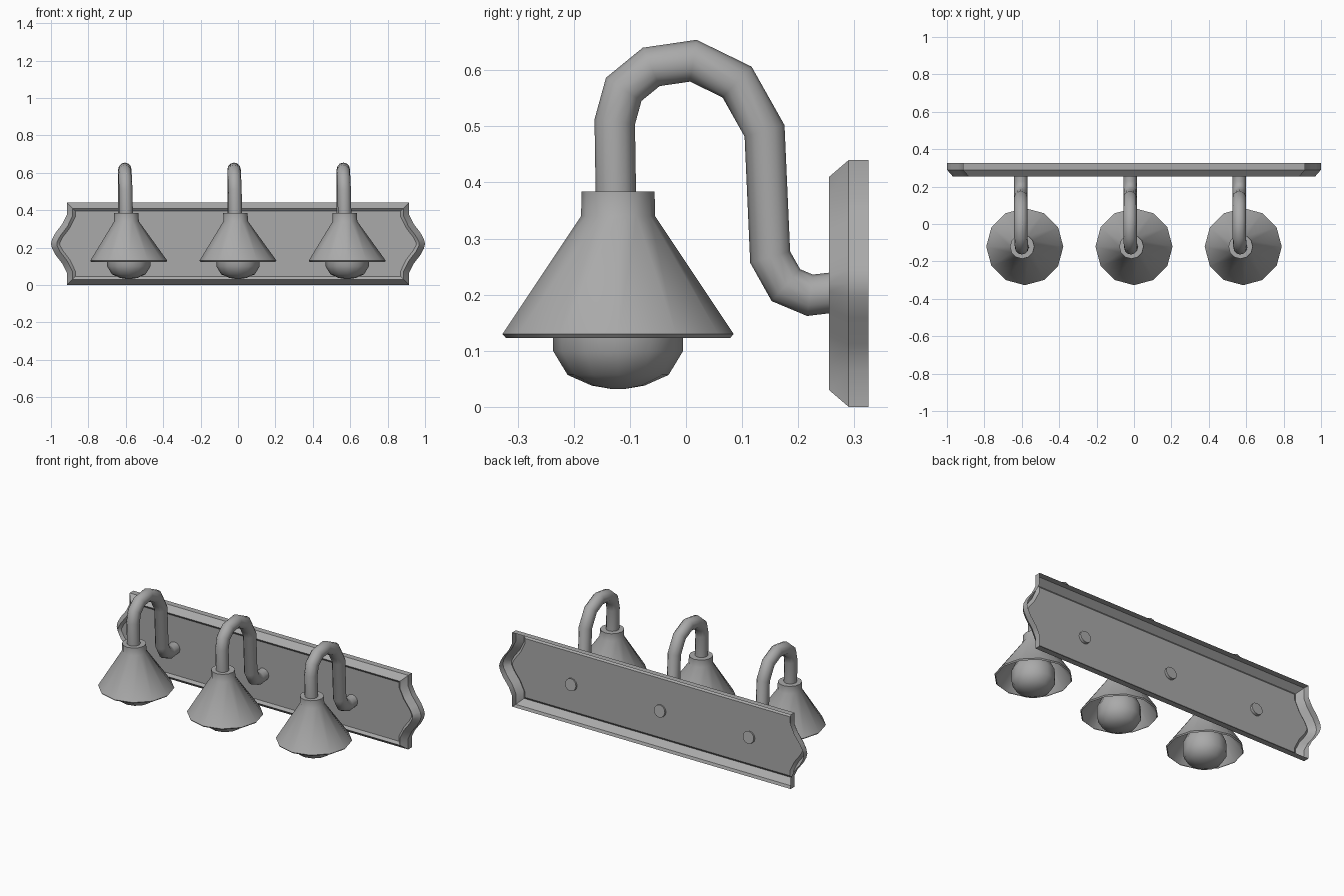
import bpy, bmesh, math
from mathutils import Vector

cube = bpy.data.objects.get("Cube")
if cube:
    bpy.data.objects.remove(cube)

# Single grey metal finish
grey = bpy.data.materials.new("grey")
grey.use_nodes = True
grey.diffuse_color = (0.4, 0.4, 0.4, 1)
grey.node_tree.nodes["Principled BSDF"].inputs["Base Color"].default_value = (0.4, 0.4, 0.4, 1)

SIDES = 12
SPACING = 0.584
MID_Z = 0.22


def finish(name, bm, angle):
    mesh = bpy.data.meshes.new(name)
    bm.to_mesh(mesh)
    bm.free()
    mesh.materials.append(grey)
    obj = bpy.data.objects.new(name, mesh)
    bpy.context.collection.objects.link(obj)
    bpy.ops.object.select_all(action='DESELECT')
    obj.select_set(True)
    bpy.context.view_layer.objects.active = obj
    bpy.ops.object.shade_smooth_by_angle(angle=math.radians(angle))
    return obj


def skin(bm, rings):
    """Join successive closed rings of vertices with quads."""
    for a, b in zip(rings, rings[1:]):
        for i in range(len(a)):
            j = (i + 1) % len(a)
            bm.faces.new((a[i], a[j], b[j], b[i]))


def lathe(name, profile, x, y, cap_first=False, cap_last=False, angle=35):
    """Turn a profile of (radius, height, sideways shift) rings, bottom to top."""
    bm = bmesh.new()
    rings = []
    for r, z, dx in profile:
        ring = []
        for i in range(SIDES):
            a = math.tau * i / SIDES
            ring.append(bm.verts.new((x + dx + r * math.cos(a), y + r * math.sin(a), z)))
        rings.append(ring)
    skin(bm, rings)
    if cap_first:
        bm.faces.new(rings[0][::-1])
    if cap_last:
        bm.faces.new(rings[-1])
    return finish(name, bm, angle)


def pipe(name, path, radius):
    """Sweep a round section along a path, with mitred bends."""
    bm = bmesh.new()
    pts = [Vector(p) for p in path]
    rings = []
    for k, p in enumerate(pts):
        before = (p - pts[k - 1]).normalized() if k else (pts[1] - p).normalized()
        after = (pts[k + 1] - p).normalized() if k < len(pts) - 1 else before
        tangent = (before + after).normalized()
        side = Vector((1, 0, 0))
        up = tangent.cross(side).normalized()
        stretch = 1 / max(0.7, tangent.dot(before))
        rings.append([bm.verts.new(p + radius * (math.cos(a) * side + math.sin(a) * stretch * up))
                      for a in (math.tau * i / SIDES for i in range(SIDES))])
    skin(bm, rings)
    bm.faces.new(rings[0][::-1])
    bm.faces.new(rings[-1])
    bmesh.ops.recalc_face_normals(bm, faces=bm.faces)
    return finish(name, bm, 45)


def inset(points, d):
    """Offset a clockwise outline inwards by d."""
    out = []
    for i, p in enumerate(points):
        a = (p - points[i - 1]).normalized()
        b = (points[(i + 1) % len(points)] - p).normalized()
        na, nb = Vector((a.y, -a.x)), Vector((b.y, -b.x))
        out.append(p + (na + nb) * d / (1 + na.dot(nb)))
    return out


# Wall plate: thin pressed sheet, open at the back, with bulged ends
quarter = [(0.915, 0.22), (0.915, 0.155), (0.938, 0.108), (0.975, 0.06), (0.994, 0.025), (1, 0)]
right = quarter + [(x, -z) for x, z in quarter[-2::-1]]
outline = [Vector(p) for p in right + [(-x, z) for x, z in right[::-1]]]
bm = bmesh.new()
rings = []
for d, y in ((0, 0.325), (0, 0.29), (0.03, 0.255), (0.045, 0.268)):
    rings.append([bm.verts.new((p.x, y, p.y + MID_Z)) for p in inset(outline, d)])
skin(bm, rings)
panel = bm.faces.new(rings[-1])
bmesh.ops.recalc_face_normals(bm, faces=bm.faces)
panel.normal_update()
if panel.normal.y > 0:
    bmesh.ops.reverse_faces(bm, faces=bm.faces)
finish("wall_plate", bm, 32)

# Three lamps: gooseneck arm, shade with collar, bulb
arm = [(-0.125, 0.38), (-0.127, 0.508), (-0.111, 0.566), (-0.062, 0.606), (0.013, 0.617),
       (0.091, 0.579), (0.14, 0.492), (0.15, 0.267), (0.178, 0.217), (0.221, 0.199), (0.28, 0.206)]
shade = [(0.2, 0.123, 0), (0.206, 0.13, 0), (0.066, 0.34, -0.012),
         (0.065, 0.384, -0.014), (0.04, 0.384, -0.014)]
bulb = [(0.012, 0.032, 0), (0.047, 0.038, 0), (0.09, 0.057, 0), (0.116, 0.1, 0),
        (0.116, 0.16, 0), (0.09, 0.215, 0), (0.045, 0.25, 0)]
for i, label in enumerate(("right", "middle", "left")):
    x = (i - 1) * SPACING
    path = [(x - 0.014 - 0.007 * min(k / 3, 1), y, z) for k, (y, z) in enumerate(arm)]
    pipe(label + "_arm", path, 0.036)
    lathe(label + "_shade", shade, x, -0.121, cap_last=True)
    lathe(label + "_bulb", bulb, x, -0.121, cap_first=True, cap_last=True, angle=45)
